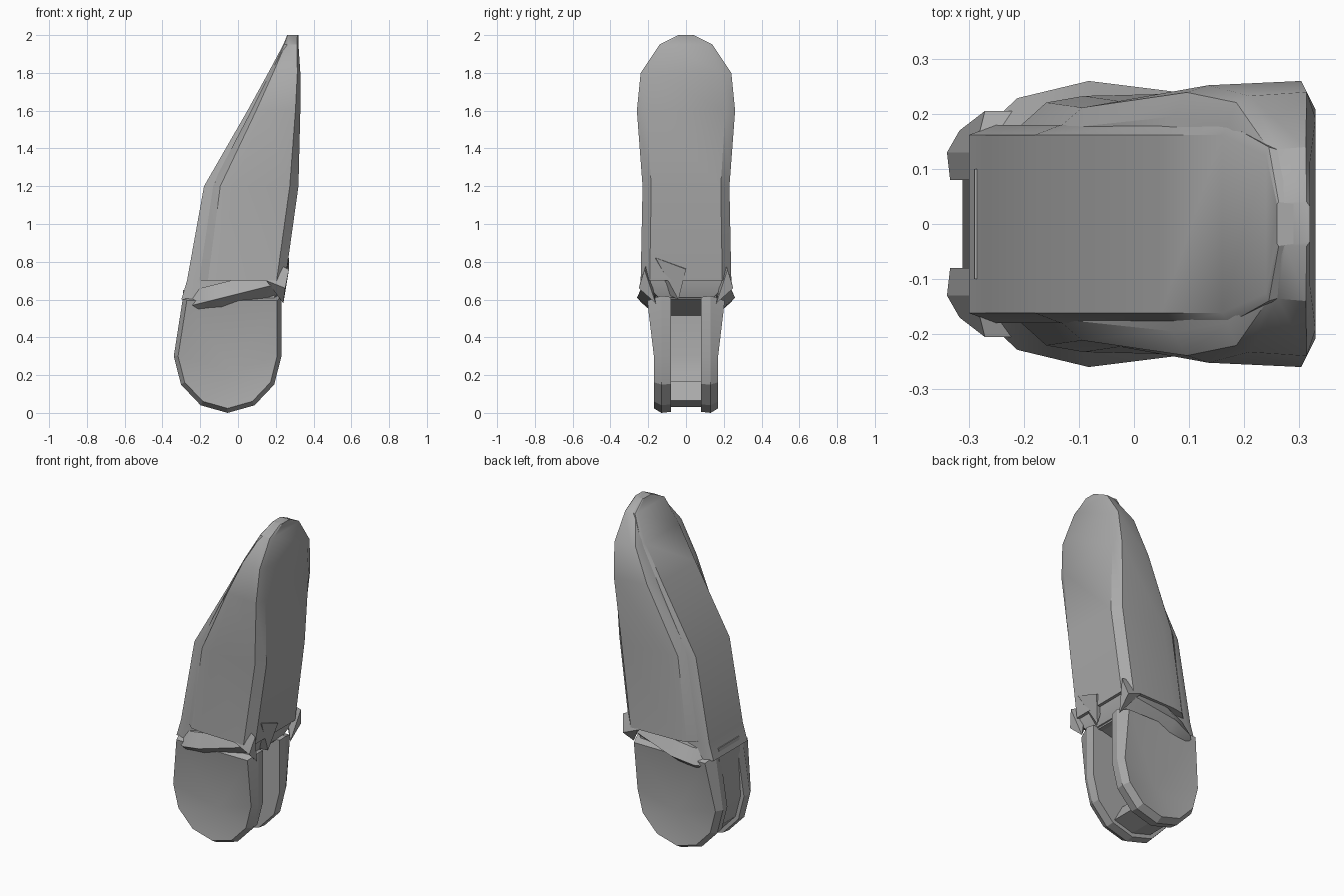
import bpy, bmesh, math
from mathutils import Vector

cube = bpy.data.objects.get("Cube")
if cube:
    bpy.data.objects.remove(cube, do_unlink=True)

grey = bpy.data.materials.new("mid grey")
grey.use_nodes = True
colour = (0.4, 0.4, 0.4, 1)
grey.diffuse_color = colour
grey.node_tree.nodes["Principled BSDF"].inputs["Base Color"].default_value = colour


def finish(name, bm, angle=28):
    bmesh.ops.recalc_face_normals(bm, faces=bm.faces)
    mesh = bpy.data.meshes.new(name)
    bm.to_mesh(mesh)
    bm.free()
    mesh.materials.append(grey)
    part = bpy.data.objects.new(name, mesh)
    bpy.context.collection.objects.link(part)
    bpy.ops.object.select_all(action='DESELECT')
    part.select_set(True)
    bpy.context.view_layer.objects.active = part
    bpy.ops.object.shade_smooth_by_angle(angle=math.radians(angle))


def bridge(bm, first, second):
    for i in range(len(first)):
        bm.faces.new((first[i - 1], first[i], second[i], second[i - 1]))


def loft(name, levels, shape, slope=0):
    """Skin one cross-section shape through (height, back, front, half width) levels.

    The shape lists (fraction from back to front, fraction of half width) for one side.
    """
    bm = bmesh.new()
    rings = []
    for height, back, front, half in levels:
        side = []
        for along, across in shape:
            x = back + (front - back) * along
            side.append(Vector((x, half * across, height + slope * x)))
        mirrored = [Vector((p.x, -p.y, p.z)) for p in reversed(side)]
        rings.append([bm.verts.new(p) for p in side + mirrored])
    for lower, upper in zip(rings, rings[1:]):
        bridge(bm, lower, upper)
    bm.faces.new(rings[0])
    bm.faces.new(rings[-1])
    finish(name, bm)


def hull(name, points):
    bm = bmesh.new()
    for point in points:
        bm.verts.new(point)
    bmesh.ops.convex_hull(bm, input=bm.verts)
    finish(name, bm)


# Shared silhouette of the tapering body: height, back, front, half width
body = [(0.6, -0.3, 0.22, 0.2), (0.7, -0.27, 0.25, 0.24), (1.2, -0.18, 0.32, 0.23),
        (1.6, 0.05, 0.33, 0.26), (1.8, 0.16, 0.33, 0.24),
        (1.95, 0.24, 0.32, 0.14), (2, 0.26, 0.32, 0.04)]

# Spine: broad band along the sloping back
spine_levels = [(height, back, front - 0.03, min(half, 0.18))
                for height, back, front, half in body]
loft("spine", spine_levels, [(0, 0.9), (0.1, 1), (1, 0.9)])

# Shell: wide cover that stands clear of the spine toward its lower end
shell_levels = [(height, back + 0.05 * (2 - height), front, half)
                for height, back, front, half in body[1:]]
loft("shell", shell_levels,
     [(0, 0.75), (0.1, 0.92), (0.25, 0.97), (0.9, 1), (1, 0.8)])

# Collar: bulging lip over the lugs, rising toward the front edge
collar_levels = [(0.56, -0.28, 0.2, 0.17), (0.63, -0.29, 0.23, 0.26),
                 (0.71, -0.26, 0.24, 0.22)]
loft("collar", collar_levels, [(0, 0.6), (0.15, 0.88), (0.4, 1), (1, 0.85)], slope=0.25)

# Rounded lug outline: a half ellipse below two upper corners
centre = Vector((-0.055, 0, 0.3))
corners = [Vector((-0.29, 0, 0.62)), Vector((0.23, 0, 0.62))]
arc = []
for step in range(7):
    turn = math.pi * (1 + step / 6)
    arc.append(centre + Vector((0.285 * math.cos(turn), 0, 0.3 * math.sin(turn))))
outline = [corners[0], *arc, corners[1]]


def ring(bm, points, y, scale):
    """Place the points at depth y, shrunk toward the lug centre."""
    placed = [centre + (point - centre) * scale for point in points]
    return [bm.verts.new((p.x, y, p.z)) for p in placed]


# Two lugs with dished outer faces and a slot between them
for label, side in (("front", -1), ("back", 1)):
    bm = bmesh.new()
    inner = ring(bm, outline, side * 0.08, 0.98)
    edge = ring(bm, outline, side * 0.13, 1)
    rim = ring(bm, outline, side * 0.17, 0.92)
    for vert in rim:
        vert.co.y += side * 0.12 * max(0, vert.co.z - centre.z)
    bridge(bm, inner, edge)
    bridge(bm, edge, rim)
    bm.faces.new(inner)
    dish = bm.verts.new((-0.03, side * 0.14, 0.22))
    for i in range(len(rim)):
        bm.faces.new((rim[i - 1], rim[i], dish))
    finish(label + "_lug", bm, angle=20)

# Web: curved wall that closes the slot along the back and the floor
bm = bmesh.new()
path = outline[:6]
sides = []
for y in (-0.1, 0.1):
    outside = ring(bm, path, y, 0.9)
    inside = ring(bm, path, y, 0.5)
    top = centre.z + 0.35
    outside[0].co.z = inside[0].co.z = top
    outside[0].co.x = path[0].x
    sides.append(outside + inside[::-1])
bridge(bm, *sides)
for face_loop in sides:
    bm.faces.new(face_loop)
finish("web", bm)

# Small faceted catch above the slot
hull("catch", [(0.2, -0.17, 0.83), (0.2, 0, 0.78), (0.27, -0.16, 0.82),
               (0.27, 0, 0.76), (0.23, -0.04, 0.6), (0.15, -0.17, 0.66)])

# Ears: pointed ends of the collar beside the slot
for label, side in (("front", -1), ("back", 1)):
    hull(label + "_ear", [(0.18, side * 0.2, 0.8), (0.27, side * 0.22, 0.76),
                          (0.25, side * 0.25, 0.66), (0.15, side * 0.24, 0.7),
                          (0.24, side * 0.16, 0.58)])
